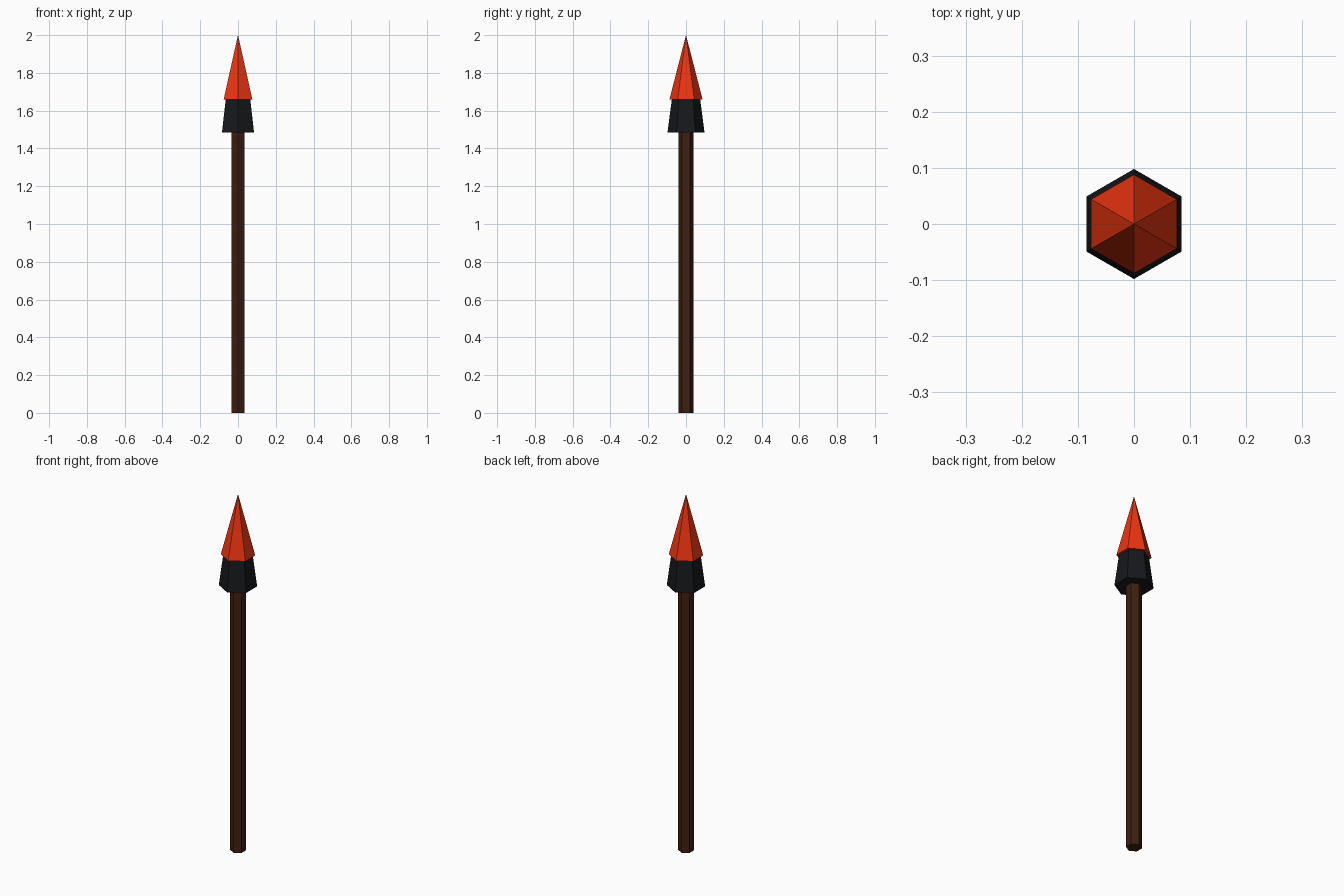
import bpy

if "Cube" in bpy.data.objects:
    bpy.data.objects.remove(bpy.data.objects["Cube"])


def material(name, rgb):
    mat = bpy.data.materials.new(name)
    mat.diffuse_color = (*rgb, 1)
    mat.use_nodes = True
    mat.node_tree.nodes["Principled BSDF"].inputs["Base Color"].default_value = mat.diffuse_color
    return mat


def hex_part(name, z0, z1, r0, r1, mat):
    """Flat-shaded six-sided cone section, corners pointing along +-y."""
    bpy.ops.mesh.primitive_cone_add(
        vertices=6, radius1=r0, radius2=r1, depth=z1 - z0,
        location=(0, 0, (z0 + z1) / 2))
    obj = bpy.context.object
    obj.name = name
    obj.data.materials.append(mat)
    return obj


wood = material("dark_wood", (0.05, 0.013, 0.005))
black = material("black_metal", (0.008, 0.009, 0.011))
red = material("red_tip", (0.85, 0.035, 0.005))

# Long shaft, flared collar and pointed head
hex_part("shaft", 0, 1.5, 0.04, 0.04, wood)
hex_part("collar", 1.485, 1.66, 0.098, 0.075, black)
hex_part("spear_head", 1.658, 2.0, 0.088, 0, red)
